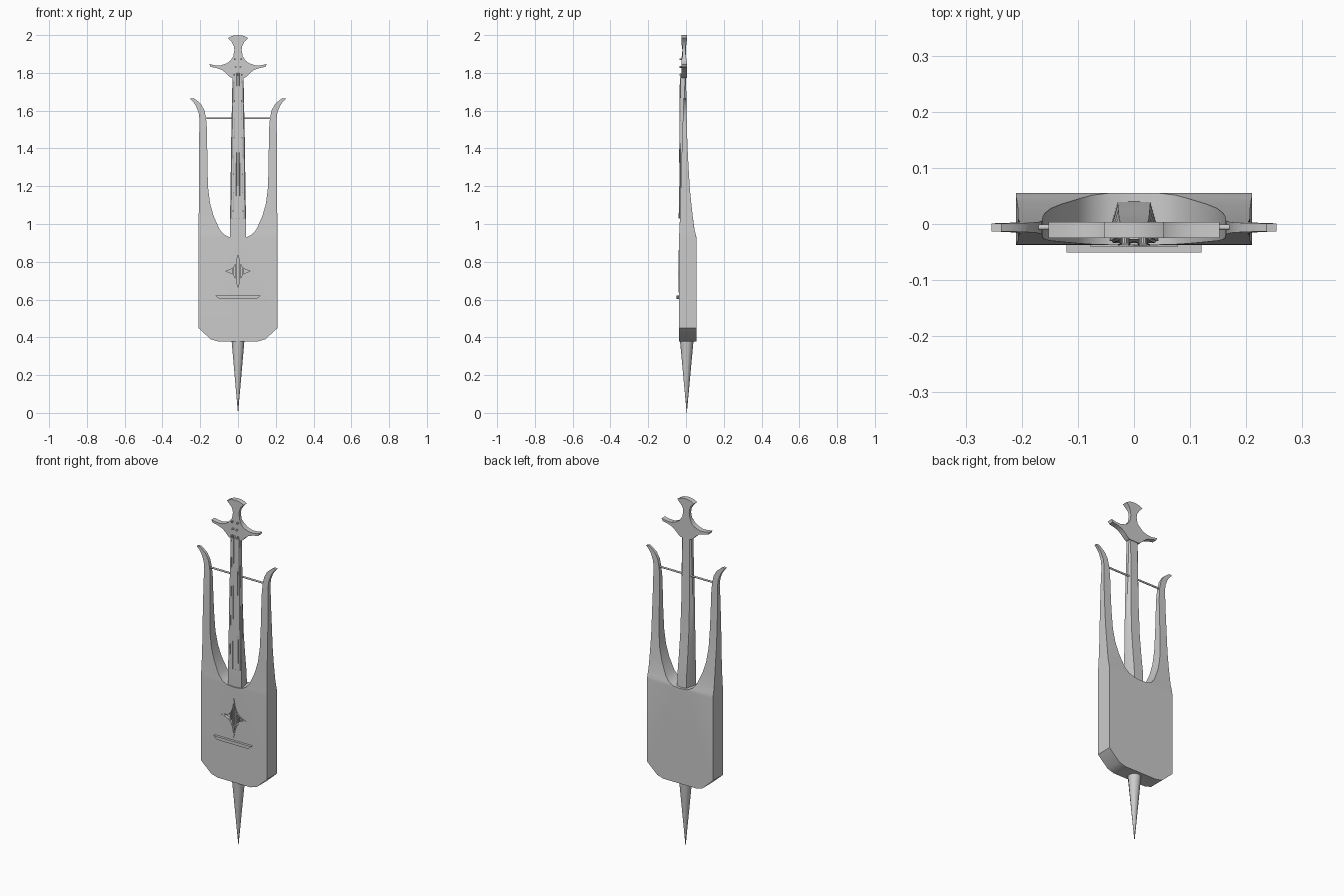
import bpy, bmesh, math
from mathutils import Vector

if "Cube" in bpy.data.objects:
    bpy.data.objects.remove(bpy.data.objects["Cube"])


def add_object(name, bm, smooth=None):
    bmesh.ops.recalc_face_normals(bm, faces=bm.faces)
    me = bpy.data.meshes.new(name)
    bm.to_mesh(me)
    bm.free()
    ob = bpy.data.objects.new(name, me)
    bpy.context.collection.objects.link(ob)
    bpy.ops.object.select_all(action='DESELECT')
    ob.select_set(True)
    bpy.context.view_layer.objects.active = ob
    if smooth:
        bpy.ops.object.shade_smooth_by_angle(angle=math.radians(smooth))
    return ob


def mirrored(half):
    """Close a right-hand (x, z) outline with its mirror image."""
    return half + [(-x, z) for x, z in reversed(half) if x > 1e-6]


def prism(name, outline, y0, y1, smooth=None):
    """Extrude an (x, z) outline between two depths."""
    bm = bmesh.new()
    a = [bm.verts.new((x, y0, z)) for x, z in outline]
    b = [bm.verts.new((x, y1, z)) for x, z in outline]
    bm.faces.new(a)
    bm.faces.new(b[::-1])
    n = len(a)
    for i in range(n):
        j = (i + 1) % n
        bm.faces.new((a[i], b[i], b[j], a[j]))
    return add_object(name, bm, smooth)


def loft(name, rings, smooth=None):
    """Skin a stack of equal-sized closed rings and cap the ends."""
    bm = bmesh.new()
    vs = [[bm.verts.new(p) for p in r] for r in rings]
    for r, s in zip(vs, vs[1:]):
        for i in range(len(r)):
            j = (i + 1) % len(r)
            bm.faces.new((r[i], r[j], s[j], s[i]))
    bm.faces.new(vs[0])
    bm.faces.new(vs[-1])
    return add_object(name, bm, smooth)


def rod(name, a, b, r0, r1, sides):
    a, b = Vector(a), Vector(b)
    bm = bmesh.new()
    bmesh.ops.create_cone(bm, cap_ends=True, segments=sides, radius1=r0,
                          radius2=r1, depth=(b - a).length)
    rot = (b - a).to_track_quat('Z', 'Y').to_matrix()
    for v in bm.verts:
        v.co = rot @ v.co + (a + b) / 2
    return add_object(name, bm, 40)


def lookup(table, z):
    for (z0, v0), (z1, v1) in zip(table, table[1:]):
        if z <= z1:
            return v0 + (v1 - v0) * max(0, (z - z0) / (z1 - z0))
    return table[-1][1]


# Body with two curved arms: rows of (inner x, inner z, outer x, outer z)
front_y = [(0.93, -.037), (1.0, -.033), (1.4, -.022), (1.67, -.013)]
back_y = [(0.93, .055), (0.98, .043), (1.08, .031), (1.2, .019), (1.4, .008), (1.67, .001)]
rows = [(0, .378, .105, .378), (0, .39, .145, .39), (0, .45, .21, .45),
        (0, .926, .21, .926), (.045, .93, .21, .94), (.075, .945, .21, .96),
        (.098, .972, .209, .985), (.13, 1.045, .208, 1.045), (.148, 1.11, .207, 1.11),
        (.158, 1.19, .207, 1.19), (.162, 1.3, .207, 1.3), (.163, 1.42, .206, 1.42),
        (.164, 1.5, .205, 1.5), (.169, 1.56, .203, 1.545), (.178, 1.602, .208, 1.588),
        (.196, 1.635, .222, 1.625), (.222, 1.657, .24, 1.65), (.236, 1.666, .254, 1.663)]
bm = bmesh.new()
rings = []
for xi, zi, xo, zo in rows:
    rings.append([bm.verts.new((x, lookup(t, z), z)) for x, z, t in
                  ((xi, zi, front_y), (xo, zo, front_y), (xo, zo, back_y), (xi, zi, back_y))])
for k, (r, s) in enumerate(zip(rings, rings[1:])):
    for i in range(4):
        if i == 3 and rows[k + 1][0] == 0:
            continue
        j = (i + 1) % 4
        bm.faces.new((r[i], r[j], s[j], s[i]))
bm.faces.new(rings[0])
bm.faces.new(rings[-1])
# mirror the half across x = 0
dup = bmesh.ops.duplicate(bm, geom=bm.verts[:] + bm.edges[:] + bm.faces[:])["geom"]
for v in dup:
    if isinstance(v, bmesh.types.BMVert):
        v.co.x *= -1
bmesh.ops.remove_doubles(bm, verts=bm.verts[:], dist=1e-5)
body = add_object("body", bm)


# Four-pointed star sound hole, cut as a shallow pocket
def star(w, h):
    quarter = [(0, h), (w * .13, h * .55), (w * .3, h * .3), (w * .55, h * .13)]
    right = quarter + [(w, 0)] + [(x, -z) for x, z in reversed(quarter)]
    return [(x, z + .75) for x, z in mirrored(right)]


cutter = prism("star_cutter", star(.066, .094), -.08, -.022)
cutter.hide_render = True
bpy.ops.object.select_all(action='DESELECT')
bpy.context.view_layer.objects.active = body
body.select_set(True)
mod = body.modifiers.new("pocket", 'BOOLEAN')
mod.operation, mod.solver, mod.object = 'DIFFERENCE', 'EXACT', cutter
bpy.ops.object.modifier_apply(modifier=mod.name)
bpy.data.objects.remove(cutter)
bpy.ops.object.shade_smooth_by_angle(angle=math.radians(30))

# Star frame and the slats inside it
bm = bmesh.new()
loops = [[bm.verts.new((x, y, z)) for x, z in star(w, h)]
         for w, h, y in ((.078, .112, -.036), (.078, .112, -.040),
                         (.063, .09, -.040), (.063, .09, -.024))]
n = len(loops[0])
for r, s in zip(loops, loops[1:]):
    for i in range(n):
        bm.faces.new((r[i], r[(i + 1) % n], s[(i + 1) % n], s[i]))
add_object("star_frame", bm)
for x, h in ((-.026, .022), (-.009, .048), (.009, .048), (.026, .022)):
    prism("star_slat", [(x - .003, .75 - h), (x + .003, .75 - h),
                        (x + .003, .75 + h), (x - .003, .75 + h)], -.033, -.022)

# Bridge bar
prism("bridge", mirrored([(.12, .621), (.1, .603)]), -.051, -.036)

# Neck: (z, front half width, front y, back half width, back y)
neck = [(.9, .044, -.03, .029, .041), (1.0, .043, -.03, .029, .036),
        (1.1, .041, -.029, .028, .025), (1.22, .039, -.029, .027, .014),
        (1.4, .037, -.028, .026, .006), (1.79, .029, -.024, .022, 0)]
loft("neck", [[(-w, f, z), (w, f, z), (w, f + .018, z), (b, y, z), (-b, y, z),
               (-w, f + .018, z)] for z, w, f, b, y in neck], 25)
loft("fingerboard", [[(-w, f, z), (w, f, z), (w * .9, f - .005, z), (-w * .9, f - .005, z)]
                     for z, w, f in ((1.03, .041, -.029), (1.4, .036, -.027), (1.78, .028, -.023))])

# Strings, spread slightly towards the body
for k in (-1.5, -.5, .5, 1.5):
    rod("string", (k * .018, -.037, 1.03), (k * .011, -.031, 1.8), .0016, .0016, 6)

# Cross bar between the arms
rod("cross_bar", (-.175, -.006, 1.56), (.175, -.006, 1.56), .005, .005, 10)

# Headstock and tuning pegs
head = [(0, 2.0), (.03, 1.996), (.053, 1.984), (.034, 1.965), (.023, 1.945), (.019, 1.92),
        (.025, 1.888), (.04, 1.865), (.06, 1.85), (.09, 1.84), (.12, 1.84), (.152, 1.847),
        (.145, 1.832), (.115, 1.826), (.085, 1.816), (.065, 1.8), (.04, 1.776), (.03, 1.772)]
head_ob = prism("headstock", mirrored(head), -.025, .004, 30)
for v in head_ob.data.vertices:
    if 1.885 < v.co.z < 1.95:
        v.co.y = -.01 + (v.co.y + .01) * .6
for x, z in ((.017, 1.872), (.013, 1.832), (.02, 1.79)):
    for s in (-1, 1):
        rod("tuning_peg", (s * x, -.02, z), (s * x, -.035, z), .005, .005, 8)

# Pointed end spike
rod("end_spike", (0, .004, 0), (0, .004, .385), .0005, .036, 10)
